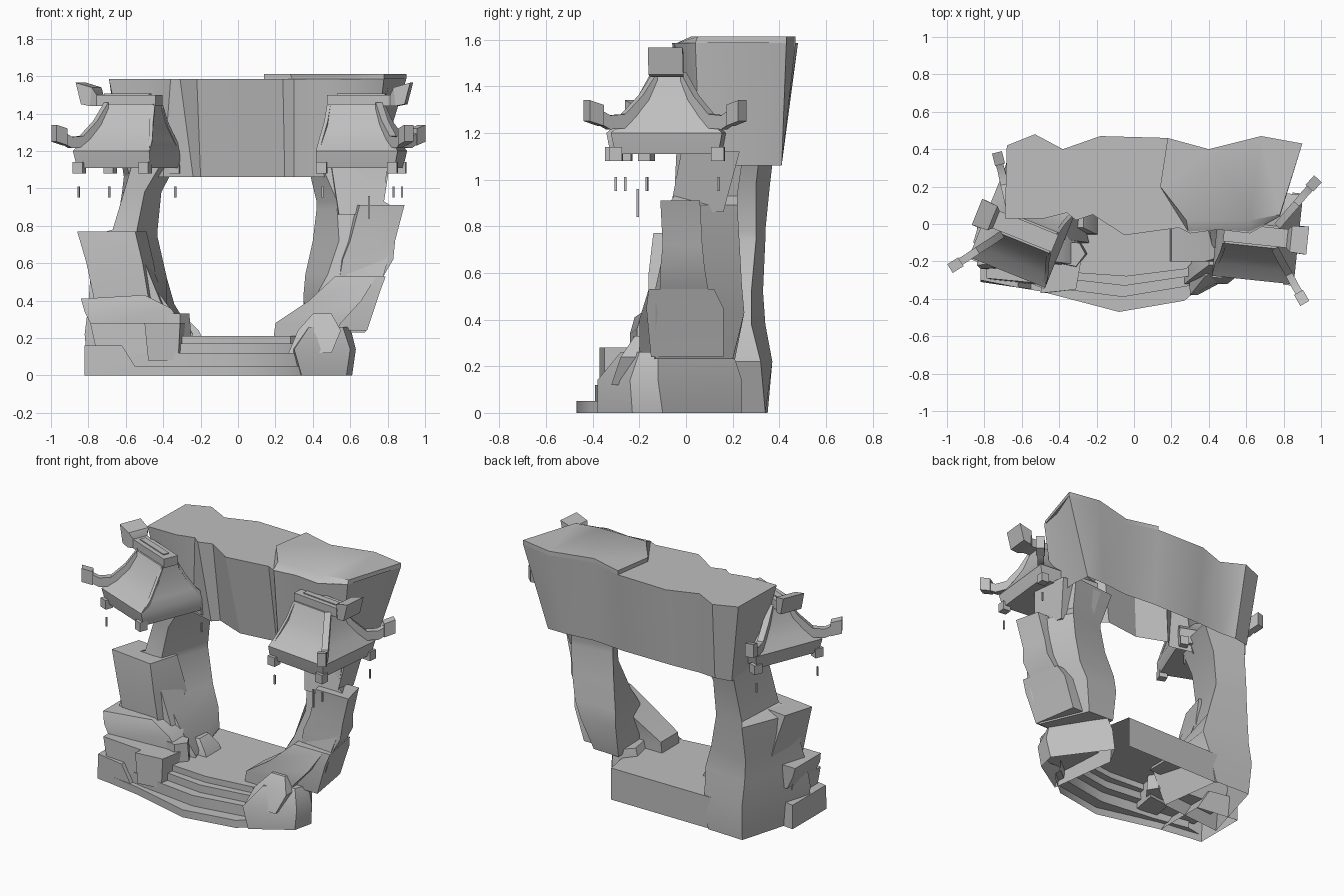
import bpy
import bmesh
import math
from mathutils import Vector, Matrix

cube = bpy.data.objects.get("Cube")
if cube:
    bpy.data.objects.remove(cube, do_unlink=True)

stone = bpy.data.materials.new("stone_grey")
stone.use_nodes = True
GREY = (0.52, 0.52, 0.52, 1)
stone.diffuse_color = GREY
stone.node_tree.nodes["Principled BSDF"].inputs["Base Color"].default_value = GREY


def finish(name, bm, place=None):
    """Turn a bmesh into a named, shaded object."""
    if place:
        bmesh.ops.transform(bm, matrix=place, verts=bm.verts)
    bmesh.ops.recalc_face_normals(bm, faces=bm.faces)
    mesh = bpy.data.meshes.new(name)
    bm.to_mesh(mesh)
    bm.free()
    mesh.materials.append(stone)
    obj = bpy.data.objects.new(name, mesh)
    bpy.context.collection.objects.link(obj)
    bpy.ops.object.select_all(action='DESELECT')
    obj.select_set(True)
    bpy.context.view_layer.objects.active = obj
    bpy.ops.object.shade_smooth_by_angle(angle=math.radians(32))
    return obj


def skin(name, rings, place=None, closed=True, bottom=True):
    """Bridge equal rows of 3D points; closed rows are rings with end caps."""
    bm = bmesh.new()
    loops = [[bm.verts.new(p) for p in ring] for ring in rings]
    for low, high in zip(loops, loops[1:]):
        for i in range(len(low) if closed else len(low) - 1):
            j = (i + 1) % len(low)
            bm.faces.new((low[i], low[j], high[j], high[i]))
    if closed:
        caps = [bm.faces.new(loops[-1])]
        if bottom:
            caps.append(bm.faces.new(loops[0]))
        bmesh.ops.triangulate(bm, faces=caps)
    return finish(name, bm, place)


def loft(name, *levels, **options):
    """Levels are (z, outline); outlines are lists of (x, y)."""
    return skin(name, [[(x, y, z) for x, y in outline] for z, outline in levels], **options)


def rock(name, *levels, lean=0.0, skew=0.0, tilt=0.0, **options):
    """Levels are (z, x0, x1, y0, y1); lean shifts the right side in y,
    skew shifts the back in x, tilt raises the right side."""
    rings = []
    for z, x0, x1, y0, y1 in levels:
        rings.append([(x0, y0, z), (x1, y0 + lean, z + tilt),
                      (x1 + skew, y1 + lean, z + tilt), (x0 + skew, y1, z)])
    return skin(name, rings, **options)


def beam(name, path, width, height, place):
    """Box section swept along a path, with the section kept upright."""
    pts = [Vector(p) for p in path]
    rings = []
    for i, p in enumerate(pts):
        run = pts[min(i + 1, len(pts) - 1)] - pts[max(i - 1, 0)]
        side = Vector((-run.y, run.x, 0)).normalized() * width / 2
        up = Vector((0, 0, height / 2))
        rings.append([p - side - up, p + side - up, p + side + up, p - side + up])
    return skin(name, rings, place)


# Overhead stone: a hollow ragged slab, open below, with a raised cap on one end
loft("lintel",
     (1.06, [(-.58, .1), (-.46, .07), (-.4, .1), (-.24, .06), (-.2, .1), (0, .02), (.25, .05), (.3, .0),
             (.45, .02), (.6, .02), (.72, .06), (.74, .28), (.73, .41), (.6, .41), (.4, .39),
             (.18, .41), (-.18, .41), (-.38, .4), (-.5, .41), (-.61, .39)]),
     (1.585, [(-.69, .03), (-.48, .03), (-.36, .06), (-.31, .02), (-.22, .05), (-.05, -.06), (.24, -.02), (.3, -.05),
              (.45, -.03), (.62, -.05), (.78, .04), (.81, .2), (.9, .43), (.68, .47), (.4, .4),
              (.18, .46), (-.18, .47), (-.38, .4), (-.53, .48), (-.68, .42)]), bottom=False)
CAP_BACK = [(.9, .43), (.68, .47), (.4, .4), (.18, .46), (.14, .2)]
loft("lintel_cap", (1.585, [(.29, -.04), (.45, -.03), (.62, -.04), (.78, .04)] + CAP_BACK),
     (1.612, [(.28, .02), (.45, .02), (.62, .02), (.78, .05)] + CAP_BACK))

# Pillars: outlines run front inner, back inner, back outer, front outer
loft("pillar_right",
     (0, [(-.34, -.1), (-.4, .34), (-.66, .35), (-.8, -.14)]),
     (.22, [(-.24, -.1), (-.36, .32), (-.67, .37), (-.82, -.14)]),
     (.38, [(-.38, -.08), (-.34, .28), (-.67, .34), (-.8, -.12)]),
     (.52, [(-.48, -.06), (-.38, .28), (-.67, .33), (-.79, -.08)]),
     (.74, [(-.54, -.03), (-.43, .3), (-.65, .34), (-.8, -.04)]),
     (.78, [(-.54, -.03), (-.43, .3), (-.65, .34), (-.67, -.02)]),
     (.98, [(-.5, -.02), (-.41, .3), (-.62, .36), (-.61, -.02)]),
     (1.15, [(-.4, -.02), (-.32, .32), (-.6, .38), (-.56, -.02)]), bottom=False)
loft("pillar_left",
     (.23, [(.36, -.15), (.35, .21), (.54, .2), (.68, -.13)]),
     (.43, [(.42, -.13), (.35, .24), (.6, .25), (.75, -.13)]),
     (.54, [(.48, -.1), (.36, .23), (.65, .24), (.78, -.13)]),
     (.72, [(.54, -.06), (.4, .19), (.68, .23), (.83, -.09)]),
     (.89, [(.53, -.03), (.42, .17), (.69, .22), (.85, -.08)]),
     (.93, [(.53, -.03), (.42, .17), (.69, .22), (.78, -.05)]),
     (1.14, [(.44, 0), (.37, .22), (.69, .25), (.8, -.04)]))

# Floor and curved front steps: one folded sheet, hollow underneath
steps = [
    (.05, [(-.8, -.31), (-.5, -.36), (-.08, -.47), (.27, -.41), (.4, -.3)]),
    (.12, [(-.7, -.29), (-.45, -.34), (-.06, -.39), (.3, -.33), (.4, -.25)]),
    (.17, [(-.6, -.26), (-.4, -.29), (-.05, -.33), (.29, -.28), (.4, -.2)]),
    (.21, [(-.5, -.2), (-.33, -.26), (-.04, -.28), (.28, -.24), (.4, -.1)])]
rows, floor_z = [], 0
for top, edge in steps:
    rows += [[(x, y, z) for x, y in edge] for z in (floor_z, top)]
    floor_z = top
back = [(-.42 + .185 * i, .33) for i in range(5)]
rows += [[(x, y, z) for x, y in back] for z in (floor_z, 0)]
skin("floor_and_steps", rows, closed=False)

# Stacked rocks on the right side (-x)
rock("right_base_rock", (0, -.82, -.52, -.31, .05), (.16, -.82, -.62, -.3, .05), lean=-.04, bottom=False)
rock("right_low_rock", (.1, -.75, -.46, -.3, .0), (.28, -.79, -.47, -.29, .0), lean=-.03)
rock("right_cube_rock", (.08, -.48, -.32, -.37, -.2), (.28, -.5, -.31, -.37, -.2), lean=.02, skew=.03)
rock("right_shelf_rock", (.26, -.78, -.3, -.24, .05), (.34, -.82, -.36, -.24, .05),
     (.41, -.84, -.5, -.22, .05), lean=.03, tilt=.02)
rock("right_cliff_rock", (.36, -.76, -.47, -.12, .16), (.6, -.81, -.51, -.12, .12),
     (.77, -.86, -.55, -.1, .1), lean=-.04, skew=.06)
rock("right_split_rock", (.36, -.55, -.4, -.12, .06), (.68, -.58, -.53, -.1, .06), skew=.03)
loft("right_round_rock",
     (.1, [(-.33 + .09 * math.cos(a), -.16 + .08 * math.sin(a)) for a in range(6)]),
     (.33, [(-.33 + .07 * math.cos(a), -.16 + .07 * math.sin(a)) for a in range(6)]))
rock("right_floor_rock", (.18, -.36, -.18, -.06, .1), (.24, -.36, -.21, -.05, .1), (.3, -.38, -.27, -.02, .08))

# Stacked rocks on the left side (+x)
loft("left_base_rock",
     (0, [(.34, -.38), (.58, -.23), (.61, -.1), (.36, .24), (.28, .1)]),
     (.14, [(.3, -.38), (.6, -.24), (.63, -.12), (.38, .24), (.27, .1)]),
     (.26, [(.38, -.28), (.56, -.2), (.6, -.12), (.4, .2), (.3, .1)]), bottom=False)
rock("left_slope_rock", (.12, .18, .46, -.2, -.02), (.28, .2, .55, -.2, -.02),
     (.4, .38, .66, -.2, .0), (.53, .52, .74, -.16, .05))
rock("left_wedge_rock", (.12, .27, .5, -.32, -.1), (.24, .32, .55, -.28, -.1), (.33, .4, .5, -.22, -.1))
rock("left_middle_rock", (.24, .42, .69, -.15, .16), (.45, .5, .76, -.17, .16),
     (.53, .54, .79, -.16, .12), skew=-.05)
rock("left_cliff_rock", (.5, .54, .76, -.11, .1), (.62, .56, .83, -.11, .08),
     (.72, .6, .84, -.1, .07), (.91, .65, .89, -.11, .06), skew=-.04)
rock("left_upper_rock", (.86, .54, .77, -.07, .16), (1.12, .5, .81, -.02, .23), skew=-.03)


# Swept roofs: local +x points away from the arch
def roof(side, centre, angle):
    place = Matrix.Translation((*centre, 0)) @ Matrix.Rotation(math.radians(angle), 4, 'Z')

    def box(name, x, y, z, sx, sy, sz):
        bm = bmesh.new()
        bmesh.ops.create_cube(bm, size=1)
        bmesh.ops.scale(bm, vec=(sx, sy, sz), verts=bm.verts)
        bmesh.ops.translate(bm, vec=(x, y, z), verts=bm.verts)
        return finish(side + name, bm, place)

    # Concave tiled body and its eave band
    section = [(1.11, -.2, .21, .22), (1.15, -.21, .22, .23), (1.2, -.21, .23, .24),
               (1.26, -.19, .19, .17), (1.34, -.17, .15, .11), (1.45, -.16, .12, .06)]
    skin(side + "_roof", [[(x0, -d, z), (x1, -d, z), (x1, d, z), (x0, d, z)]
                          for z, x0, x1, d in section], place)
    # Ridge with a raised inset and an upturned end
    box("_ridge", .01, 0, 1.47, .36, .1, .06)
    box("_ridge_inset", .01, 0, 1.502, .26, .04, .008)
    skin(side + "_ridge_horn", [[(x, -w, z), (x, w, z), (x + dx, w, z + h), (x + dx, -w, z + h)]
                                for x, w, z, dx, h in [(.17, .05, 1.44, 0, .06), (.2, .07, 1.44, -.01, .1),
                                                       (.25, .075, 1.45, .03, .115)]], place)
    for s, end in ((-1, "_front"), (1, "_back")):
        # Hip beam ending in an upturned horn, and the plain inner rim
        beam(side + end + "_horn", [(.11, s * .06, 1.43), (.15, s * .12, 1.33), (.2, s * .19, 1.25),
                                    (.24, s * .25, 1.245), (.27, s * .29, 1.27)], .04, .06, place)
        beam(side + end + "_horn_tip", [(.26, s * .28, 1.275), (.3, s * .335, 1.295)], .055, .09, place)
        beam(side + end + "_rim", [(-.16, s * .06, 1.43), (-.17, s * .11, 1.34), (-.19, s * .17, 1.25),
                                   (-.2, s * .23, 1.19)], .02, .03, place)
        for x, spot in ((-.18, "_inner"), (.2, "_outer")):
            # Eave corner blocks
            box(end + spot + "_block", x, s * .22, 1.11, .055, .055, .06)
    # Small hanging drops
    for x, y, z, tall in ((.2, -.22, .98, .06), (.2, .22, .98, .06), (-.18, -.22, .98, .06), (.06, -.14, .9, .12)):
        beam(side + "_drop", [(x, y, z), (x + .01, y, z)], .01, tall, place)


roof("right", (-.58, -.04), 158)
roof("left", (.65, -.06), -6)
